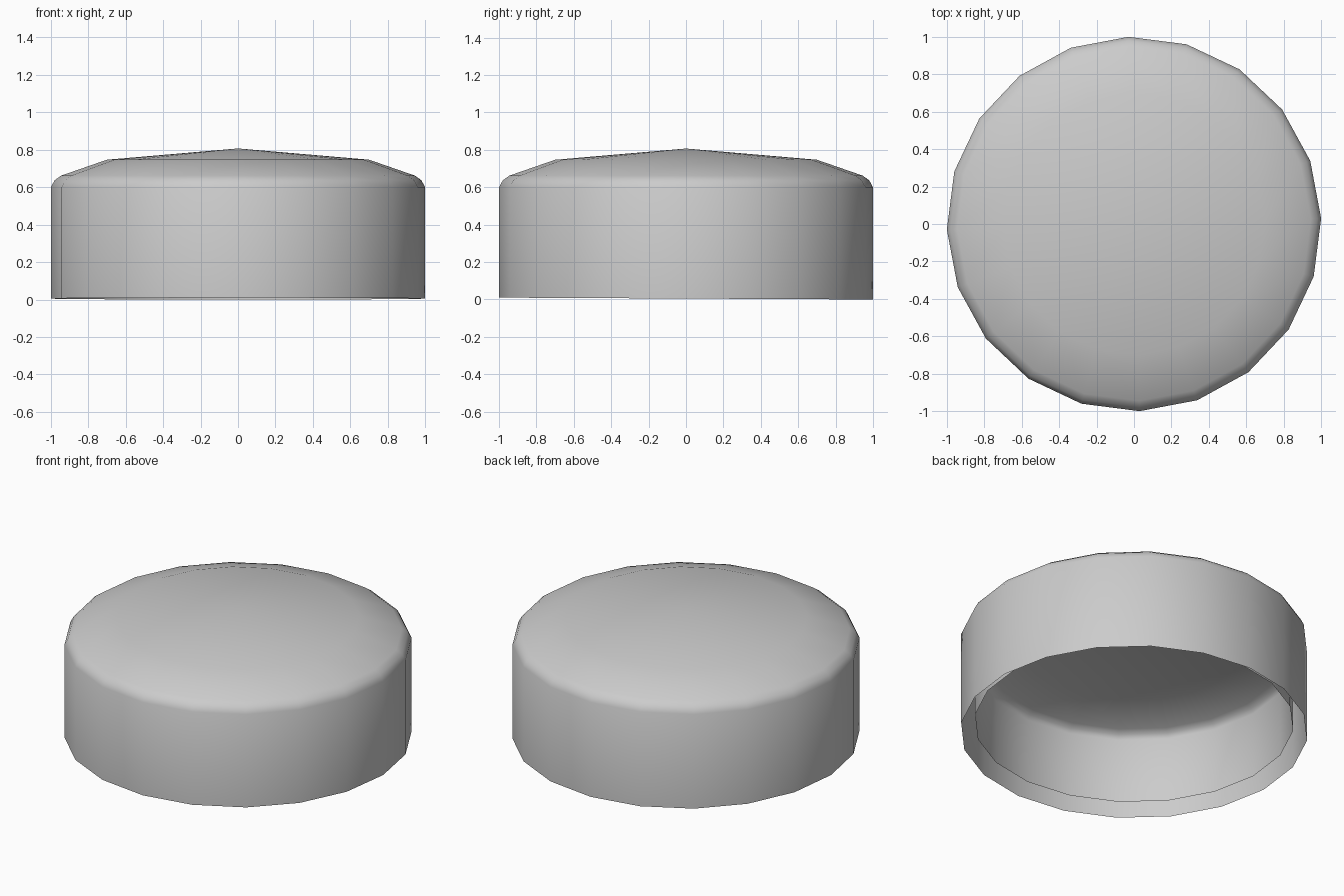
import bpy, bmesh, math

if "Cube" in bpy.data.objects:
    bpy.data.objects.remove(bpy.data.objects["Cube"])

SIDES = 20
OFFSET = math.radians(1.7)

# Radius / height profiles, apex down to the open edge
outer = [(0, 0.807), (0.70, 0.747), (0.945, 0.662), (0.98, 0.637), (1.0, 0.60), (1.0, 0.0)]
# The lining repeats the cap, narrower, flatter and lifted off the ground
inner = [(r * 0.92, 0.06 + z * 0.70) for r, z in outer]


def shell(name, profile, flip=False):
    """Open domed shell turned from a profile."""
    bm = bmesh.new()
    rings = []
    for r, z in profile:
        if r == 0:
            rings.append([bm.verts.new((0, 0, z))] * SIDES)
            continue
        ring = []
        for i in range(SIDES):
            a = OFFSET + i * math.tau / SIDES
            x, y = r * math.cos(a), r * math.sin(a)
            # the open edge is very slightly higher at the front
            lift = 0.005 * (1 - y) if z < 0.1 else 0
            ring.append(bm.verts.new((x, y, z + lift)))
        rings.append(ring)
    for a, b in zip(rings, rings[1:]):
        for i in range(SIDES):
            j = (i + 1) % SIDES
            corners = list(dict.fromkeys((a[i], b[i], b[j], a[j])))
            bm.faces.new(corners[::-1] if flip else corners)
    mesh = bpy.data.meshes.new(name)
    bm.to_mesh(mesh)
    bm.free()
    obj = bpy.data.objects.new(name, mesh)
    bpy.context.collection.objects.link(obj)
    bpy.ops.object.select_all(action='DESELECT')
    bpy.context.view_layer.objects.active = obj
    obj.select_set(True)
    bpy.ops.object.shade_smooth_by_angle(angle=math.radians(60))


# Outer domed cap and the separate lining inside it
shell("outer_cap", outer)
shell("inner_lining", inner, flip=True)
